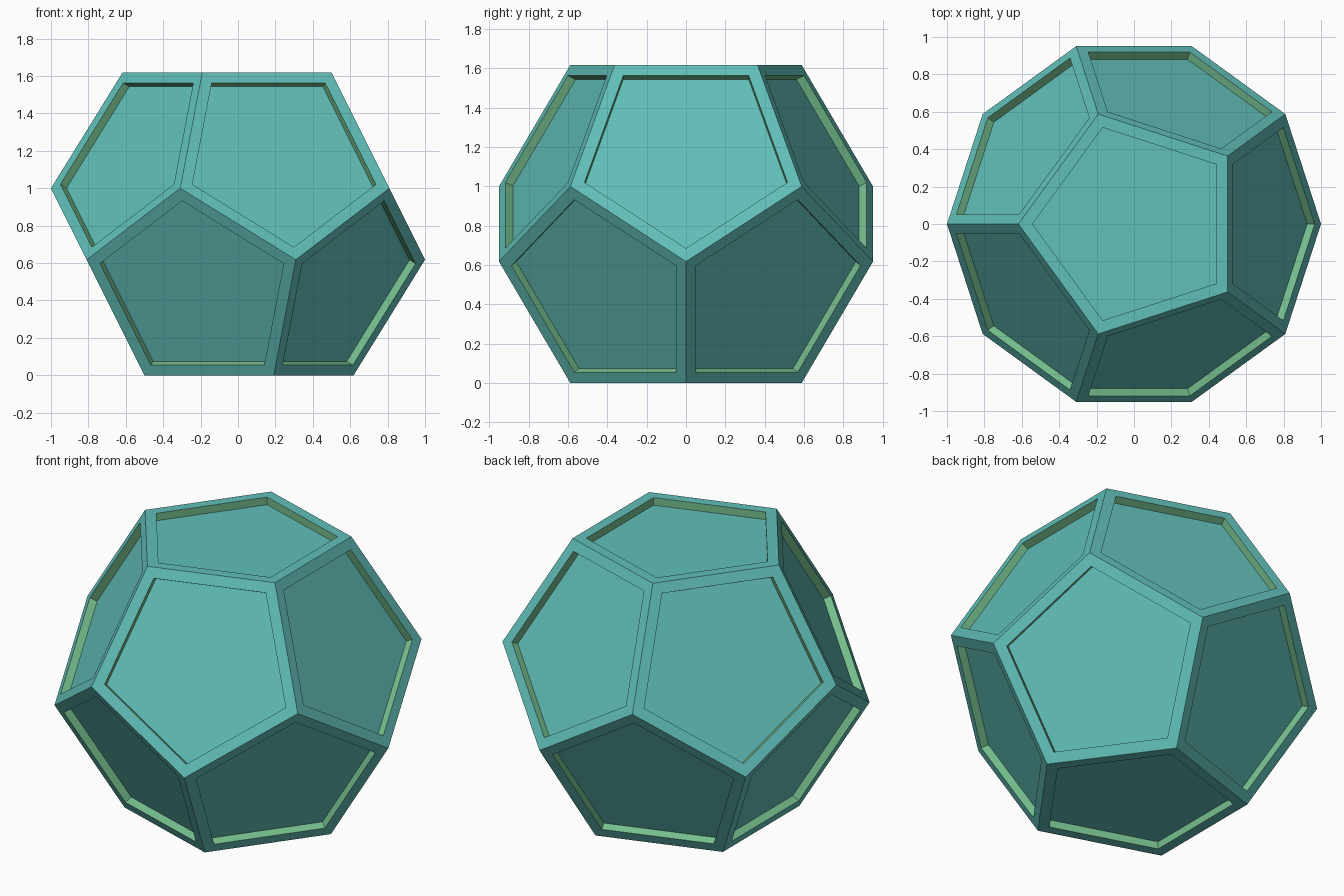
import bpy, bmesh
from math import sin, cos, radians

if "Cube" in bpy.data.objects:
    bpy.data.objects.remove(bpy.data.objects["Cube"])

PHI = (1 + 5 ** 0.5) / 2
RIM, DEPTH = 0.061, 0.045


def material(name, rgb):
    m = bpy.data.materials.new(name)
    m.diffuse_color = (*rgb, 1)
    m.use_nodes = True
    m.node_tree.nodes["Principled BSDF"].inputs["Base Color"].default_value = m.diffuse_color
    return m


# Dodecahedron: four rings of five points, hulled and merged into pentagons
bm = bmesh.new()
rings = [(1 / PHI, 0, 0), (1, 1 / PHI, 0), (1, 1, 36), (1 / PHI, PHI, 36)]
for radius, z, turn in rings:
    for i in range(5):
        a = radians(turn + 72 * i)
        bm.verts.new((radius * cos(a), radius * sin(a), z))
bmesh.ops.convex_hull(bm, input=bm.verts[:])
bmesh.ops.dissolve_limit(bm, angle_limit=radians(5), verts=bm.verts[:], edges=bm.edges[:])
bmesh.ops.recalc_face_normals(bm, faces=bm.faces[:])

# Flat rim round each pentagon
panels = bm.faces[:]
bmesh.ops.inset_individual(bm, faces=panels, thickness=RIM, use_even_offset=True)

# Sunken panels with straight green walls
for face in panels:
    normal = face.normal.copy()
    panel = bmesh.ops.extrude_discrete_faces(bm, faces=[face])["faces"][0]
    bmesh.ops.translate(bm, verts=panel.verts[:], vec=-normal * DEPTH)
    for edge in panel.edges:
        for wall in edge.link_faces:
            if wall != panel:
                wall.material_index = 1

mesh = bpy.data.meshes.new("panelled_dodecahedron")
bm.to_mesh(mesh)
bm.free()
mesh.materials.append(material("teal", (0.12, 0.52, 0.48)))
mesh.materials.append(material("leaf green", (0.18, 0.52, 0.27)))
bpy.context.collection.objects.link(bpy.data.objects.new("panelled_dodecahedron", mesh))
